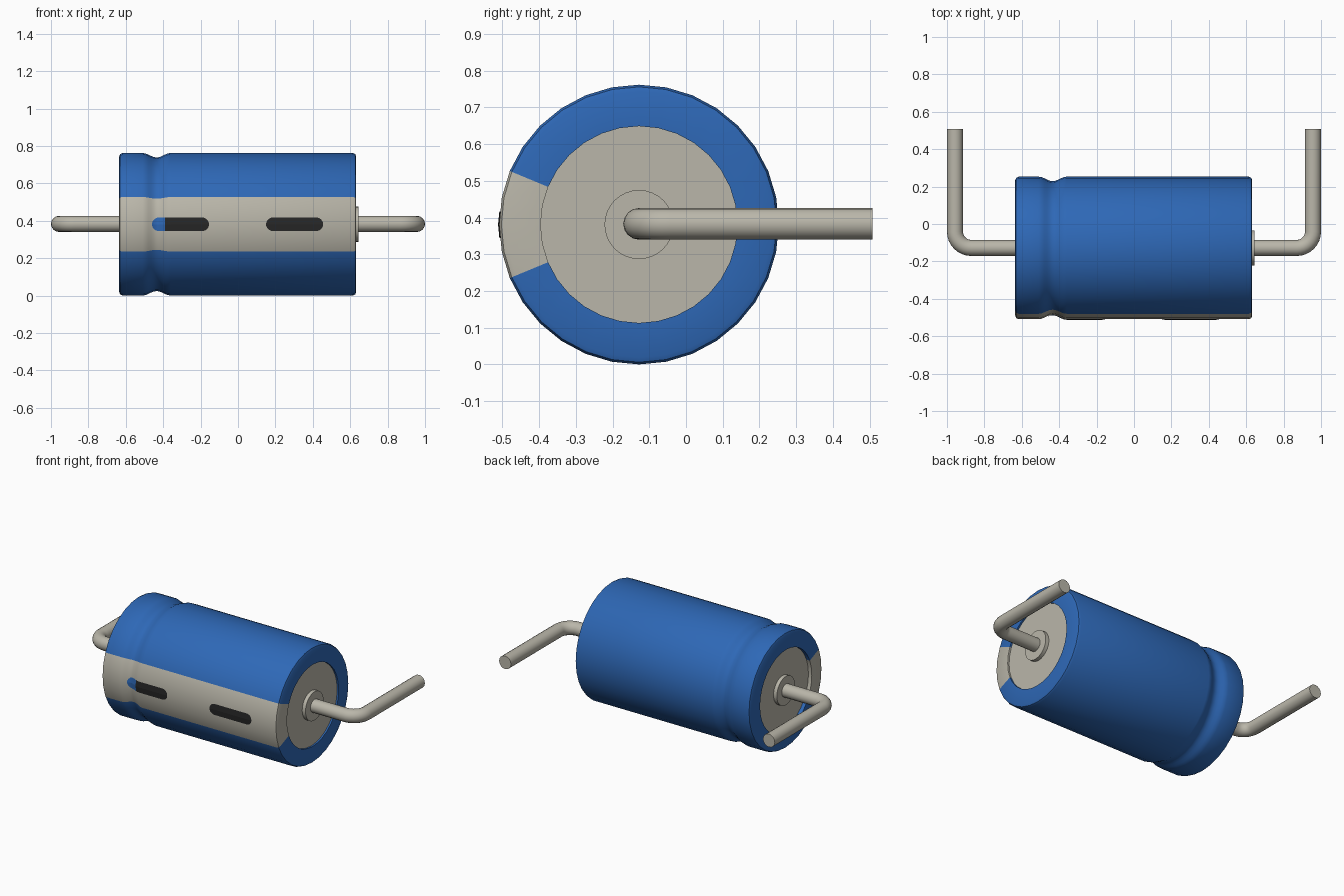
import bpy, bmesh, math

if "Cube" in bpy.data.objects:
    bpy.data.objects.remove(bpy.data.objects["Cube"], do_unlink=True)

AXIS_Y, AXIS_Z, R = -0.128, 0.381, 0.381
SIDES = 32
DISC_R = 0.268


def material(name, color):
    m = bpy.data.materials.new(name)
    m.use_nodes = True
    rgba = (*color, 1)
    m.diffuse_color = rgba
    m.node_tree.nodes["Principled BSDF"].inputs["Base Color"].default_value = rgba
    return m


blue = material("blue sleeve", (0.027, 0.138, 0.47))
grey = material("warm grey metal", (0.49, 0.47, 0.40))
dark = material("dark marking", (0.02, 0.02, 0.02))


def smooth(obj, angle=35):
    bpy.ops.object.select_all(action="DESELECT")
    obj.select_set(True)
    bpy.context.view_layer.objects.active = obj
    bpy.ops.object.shade_smooth_by_angle(angle=math.radians(angle))


def finish(name, bm, mats):
    bmesh.ops.recalc_face_normals(bm, faces=bm.faces)
    mesh = bpy.data.meshes.new(name)
    bm.to_mesh(mesh)
    bm.free()
    for m in mats:
        mesh.materials.append(m)
    obj = bpy.data.objects.new(name, mesh)
    bpy.context.collection.objects.link(obj)
    return obj


def lathe(name, profile, mats, rule=None):
    """Spin (x, radius) points about the long axis; angle 0 faces the front."""
    bm = bmesh.new()
    rings = []
    for x, r in profile:
        ring = []
        for i in range(SIDES):
            a = 2 * math.pi * i / SIDES
            ring.append(bm.verts.new((x, AXIS_Y - r * math.cos(a), AXIS_Z + r * math.sin(a))))
        rings.append(ring)
    for lower, upper in zip(rings, rings[1:]):
        for i in range(SIDES):
            j = (i + 1) % SIDES
            f = bm.faces.new((lower[i], lower[j], upper[j], upper[i]))
            if rule:
                f.material_index = rule(i)
    bm.faces.new(rings[0])
    bm.faces.new(rings[-1])
    obj = finish(name, bm, mats)
    smooth(obj)
    return obj


# Sleeve with rounded rims, recessed ends and a crimp groove
GROOVE_X, GROOVE_W, GROOVE_D = -0.435, 0.075, 0.024


def sleeve_radius(x):
    t = (x - GROOVE_X) / GROOVE_W
    return R - (GROOVE_D * (1 + math.cos(math.pi * t)) / 2 if abs(t) < 1 else 0)


groove = [GROOVE_X + GROOVE_W * k / 5 for k in range(-5, 6)]
profile = [(-0.61, DISC_R), (-0.635, DISC_R), (-0.635, 0.362), (-0.63, 0.375), (-0.617, R)]
profile += [(x, sleeve_radius(x)) for x in groove]
profile += [(0.614, R), (0.627, 0.375), (0.632, 0.362), (0.632, DISC_R), (0.62, DISC_R)]
lathe("sleeve", profile, [blue, grey], lambda i: int(i < 2 or i >= SIDES - 2))

# End discs and lead bushings
for side, name, face in ((1, "left", 0.621), (-1, "right", -0.611)):
    lathe(name + "_end_disc", [(face - side * 0.02, DISC_R), (face, DISC_R)], [grey])
    lathe(name + "_bushing", [(face - side * 0.01, 0.094), (face + side * 0.024, 0.094)], [grey])

# Bent wire leads
BEND, LEAD_X = 0.087, 0.957
for side, name in ((1, "left_lead"), (-1, "right_lead")):
    path = [(0.6, AXIS_Y)]
    for k in range(9):
        a = math.pi / 2 * k / 8
        path.append((LEAD_X - BEND + BEND * math.sin(a), AXIS_Y + BEND - BEND * math.cos(a)))
    path.append((LEAD_X, 0.508))
    curve = bpy.data.curves.new(name, "CURVE")
    curve.dimensions = "3D"
    curve.bevel_depth = 0.043
    curve.bevel_resolution = 6
    curve.use_fill_caps = True
    curve.materials.append(grey)
    spline = curve.splines.new("POLY")
    spline.points.add(len(path) - 1)
    for p, (x, y) in zip(spline.points, path):
        p.co = (side * x, y, AXIS_Z + 0.002, 1)
    obj = bpy.data.objects.new(name, curve)
    bpy.context.collection.objects.link(obj)
    bpy.ops.object.select_all(action="DESELECT")
    obj.select_set(True)
    bpy.context.view_layer.objects.active = obj
    bpy.ops.object.convert(target="MESH")
    smooth(bpy.context.view_layer.objects.active)

# Rounded markings lying on the stripe; the part in the groove is blue
HALF = 0.036
FACET = math.tan(math.pi / SIDES)


def marking(name, x0, x1):
    xs = [x0 + HALF * (1 - math.cos(math.pi / 2 * k / 6)) for k in range(7)]
    xs += [x0 + x1 - x for x in reversed(xs)]
    xs = sorted(set(xs + [x for x in groove + [-0.39] if x0 + HALF < x < x1 - HALF]))
    bm = bmesh.new()
    rows = []
    for x in xs:
        d = max(0, HALF - min(x - x0, x1 - x))
        h = max(0.001, math.sqrt(max(0, HALF ** 2 - d ** 2)))
        r = sleeve_radius(x) + 0.003
        rows.append([bm.verts.new((x, AXIS_Y - r + abs(s) * FACET, AXIS_Z + s)) for s in (-h, 0, h)])
    for a, b in zip(rows, rows[1:]):
        for k in range(2):
            f = bm.faces.new((a[k], b[k], b[k + 1], a[k + 1]))
            f.material_index = int(f.calc_center_median().x < -0.39)
    obj = finish(name, bm, [dark, blue])
    # Face the plate outward
    if obj.data.polygons[0].normal.y > 0:
        obj.data.flip_normals()


marking("right_marking", -0.46, -0.155)
marking("left_marking", 0.15, 0.455)
